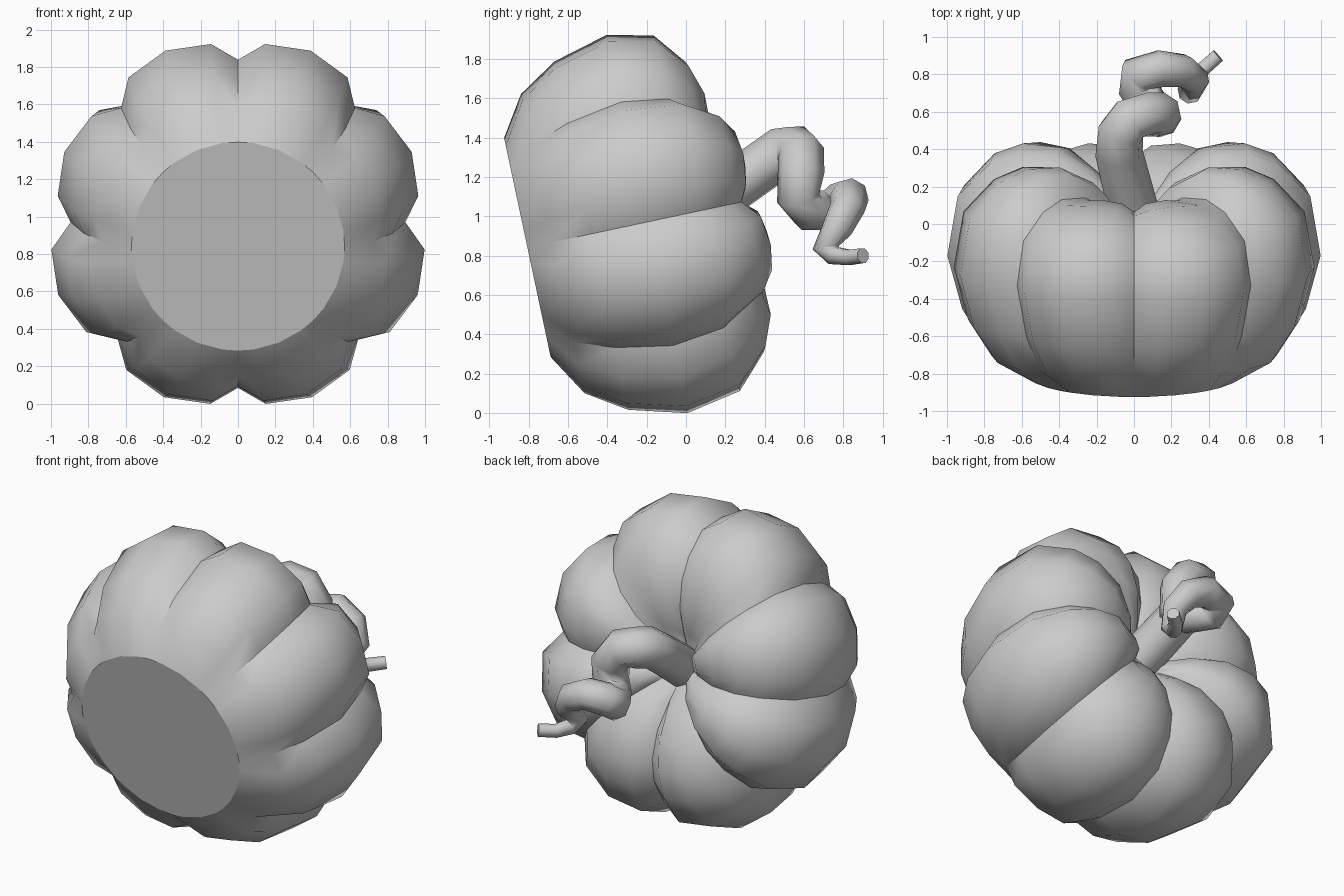
import bpy, bmesh
from math import radians, sin, cos
from mathutils import Vector

if "Cube" in bpy.data.objects:
    bpy.data.objects.remove(bpy.data.objects["Cube"])

# Lobed body: profile rows are (along axis, radius, crease strength)
rows = [(-.62, .57, 0), (-.49, .79, .8), (-.29, .925, 1), (0, 1.005, 1), (.32, .95, 1),
        (.50, .78, 1), (.565, .62, 1), (.56, .43, 1.2), (.46, .24, 1.6), (.29, .09, .6)]
# One lobe cross-section: (angle, crease depth), repeated eight times
section = [(0, 1), (8.5, .24), (22.5, 0), (36.5, .24)]
# Lobes counted from +x upwards: depth of the back, and radius
back_scale = [.98, .75, .75, .98, 1.05, .92, .92, 1.05]
size = [1.0, 1.01, 1.01, 1.0, 1.035, 1.03, 1.03, 1.035]

O = Vector((0, -.2, .97))
tilt = radians(12)
ax = Vector((0, cos(tilt), sin(tilt)))
up = Vector((0, -sin(tilt), cos(tilt)))
right = Vector((1, 0, 0))

bm = bmesh.new()
rings = []
for s, r, k in rows:
    ring = []
    for lobe in range(8):
        for ang, depth in section:
            a = radians(lobe * 45 + ang)
            d = depth * k
            b, g = back_scale[lobe], size[lobe]
            if depth == 1:                      # creases lie between two lobes
                b = (b + back_scale[lobe - 1]) / 2
                g = (g + size[lobe - 1]) / 2
            rr = r * (1 - .125 * d) * (g if k else 1)
            ss = s * b * (1 - .14 * d) if s > 0 else s
            ring.append(bm.verts.new(O + ax * ss + (right * cos(a) + up * sin(a)) * rr))
    rings.append(ring)
n = len(rings[0])
for A, B in zip(rings, rings[1:]):
    for i in range(n):
        j = (i + 1) % n
        bm.faces.new((A[i], A[j], B[j], B[i]))
bm.faces.new(rings[0])
bm.faces.new(rings[-1])
bmesh.ops.recalc_face_normals(bm, faces=bm.faces)
# Smooth lobes, hard creases between them
for f in bm.faces:
    f.smooth = True
for A, B in zip(rings[1:], rings[2:]):
    for i in range(0, n, len(section)):
        bm.edges.get((A[i], B[i])).smooth = False
for i in range(n):
    bm.edges.get((rings[0][i - 1], rings[0][i])).smooth = False
me = bpy.data.meshes.new("pumpkin_body")
bm.to_mesh(me)
bm.free()
body = bpy.data.objects.new("pumpkin_body", me)
bpy.context.collection.objects.link(body)

# Corkscrew stem: tapered tube along (x, y, z, radius)
path = [(.0, .06, 1.03, .135), (-.08, .38, 1.25, .128), (-.07, .49, 1.33, .128),
        (-.02, .56, 1.34, .125), (.07, .585, 1.32, .12), (.14, .585, 1.22, .12),
        (.15, .57, 1.09, .11), (.09, .62, 1.03, .105), (.02, .73, 1.03, .107),
        (.02, .80, 1.08, .105), (.14, .83, 1.095, .10), (.26, .82, 1.04, .09),
        (.325, .77, .94, .08), (.30, .71, .84, .068), (.32, .75, .80, .05),
        (.37, .83, .79, .042), (.45, .90, .80, .04)]
cu = bpy.data.curves.new("stem", 'CURVE')
cu.dimensions = '3D'
cu.bevel_depth = 1
cu.bevel_resolution = 2
cu.use_fill_caps = True
sp = cu.splines.new('POLY')
sp.points.add(len(path) - 1)
for p, (x, y, z, r) in zip(sp.points, path):
    p.co = (x, y, z, 1)
    p.radius = r
stem = bpy.data.objects.new("stem", cu)
bpy.context.collection.objects.link(stem)
bpy.ops.object.select_all(action='DESELECT')
stem.select_set(True)
bpy.context.view_layer.objects.active = stem
bpy.ops.object.convert(target='MESH')
bpy.ops.object.shade_smooth_by_angle(angle=radians(75))
